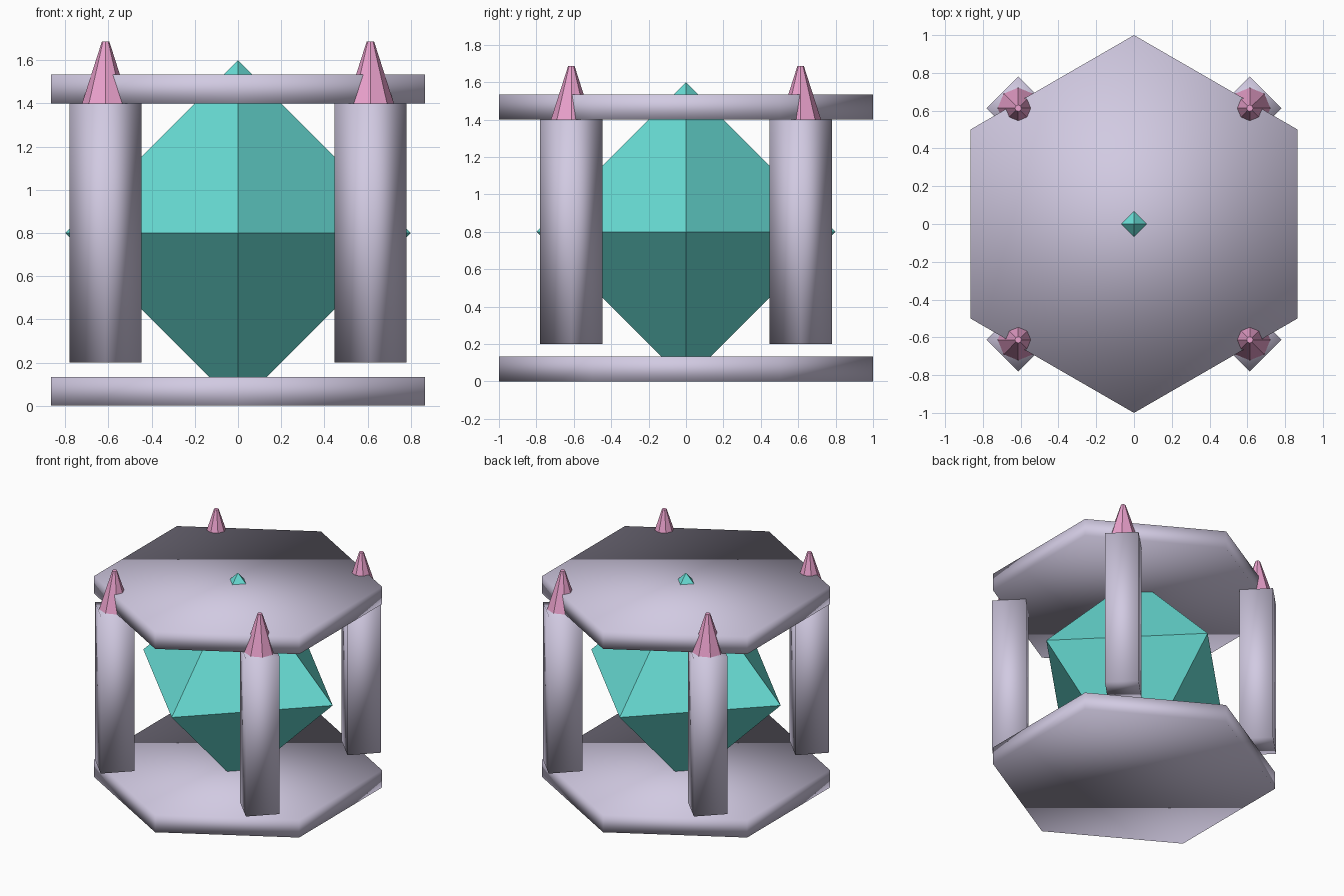
import bpy

if "Cube" in bpy.data.objects:
    bpy.data.objects.remove(bpy.data.objects["Cube"])


def material(name, color):
    m = bpy.data.materials.new(name)
    m.diffuse_color = (*color, 1)
    m.use_nodes = True
    m.node_tree.nodes["Principled BSDF"].inputs["Base Color"].default_value = m.diffuse_color
    return m


STONE = material("pale_stone", (0.64, 0.59, 0.76))
TEAL = material("teal_crystal", (0.14, 0.73, 0.67))
PINK = material("pink_tip", (0.83, 0.36, 0.61))


def frustum(name, sides, x, y, z0, z1, r0, r1, mat, smooth):
    bpy.ops.mesh.primitive_cone_add(vertices=sides, radius1=r0, radius2=r1,
                                    depth=z1 - z0, location=(x, y, (z0 + z1) / 2))
    ob = bpy.context.object
    ob.name = name
    ob.data.materials.append(mat)
    if smooth:
        bpy.ops.object.shade_smooth()
    return ob


# hexagonal base and roof plates
frustum("base_plate", 6, 0, 0, 0, 0.133, 1, 1, STONE, True)
frustum("top_plate", 6, 0, 0, 1.4, 1.533, 1, 1, STONE, True)

# four square pillars, each with a pointed finial
for side, sx in (("left", -1), ("right", 1)):
    for end, sy in (("front", -1), ("back", 1)):
        x, y = sx * 0.613, sy * 0.613
        frustum(f"{end}_{side}_pillar", 4, x, y, 0.2, 1.4, 0.167, 0.167, STONE, True)
        frustum(f"{end}_{side}_finial", 8, x, y, 1.4, 1.687, 0.109, 0.017, PINK, False)

# octahedral crystal: two pyramids welded at the waist
crystal = frustum("crystal", 4, 0, 0, 0.8, 1.6, 0.8, 0, TEAL, False)
bpy.ops.object.transform_apply(location=True, rotation=False, scale=False)
bpy.ops.object.mode_set(mode='EDIT')
bpy.ops.mesh.select_all(action='DESELECT')
bpy.ops.object.mode_set(mode='OBJECT')
# pull the base quad into a lower apex
for p in crystal.data.polygons:
    p.select = len(p.vertices) == 4
bpy.ops.object.mode_set(mode='EDIT')
bpy.ops.mesh.select_mode(type='FACE')
bpy.ops.mesh.poke(offset=0.8)
bpy.ops.object.mode_set(mode='OBJECT')
